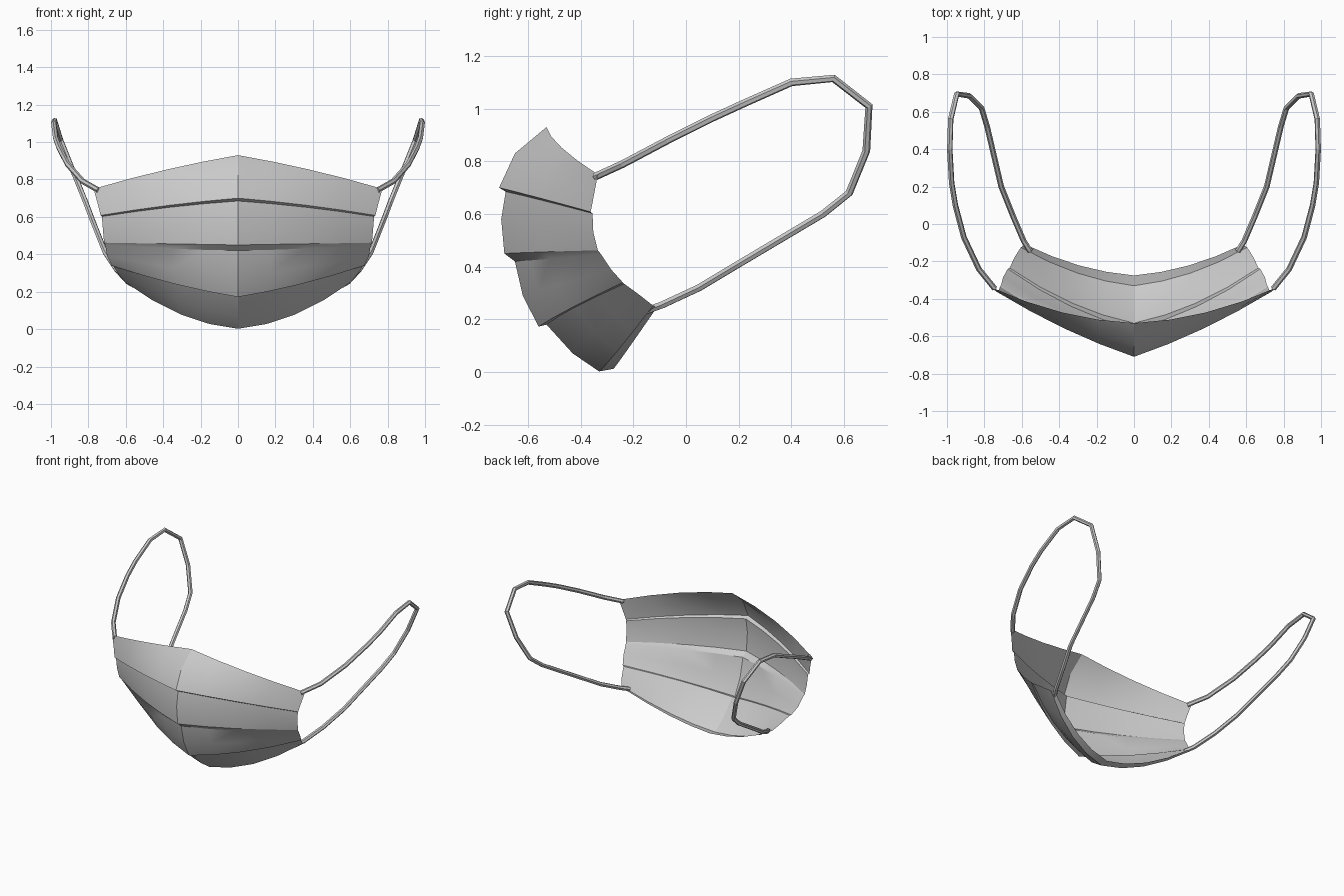
import bpy

# Rows from top edge to bottom edge:
# (centre y, centre z, side x, side y, side z, mid bulge y, mid bulge z)
ROWS = [
    (-.530, .930, .772, -.335, .750, -.040, .012),
    (-.650, .830, .750, -.350, .670, -.030, .010),
    (-.710, .700, .735, -.362, .608, -.025, .008),
    (-.685, .685, .728, -.355, .602, -.025, .008),   # under first pleat
    (-.702, .580, .722, -.352, .530, -.025, .004),
    (-.690, .450, .716, -.335, .462, -.030, .000),
    (-.650, .420, .710, -.325, .450, -.030, -.005),  # under second pleat
    (-.620, .290, .700, -.285, .390, -.035, -.010),
    (-.560, .172, .675, -.240, .340, -.040, -.015),
    (-.530, .180, .665, -.235, .335, -.040, -.012),  # under third pleat
    (-.430, .070, .640, -.180, .295, -.040, -.035),
    (-.330, .002, .605, -.125, .252, -.035, -.050),
    (-.275, .012, .580, -.110, .246, -.030, -.045),
]
COLS = 4  # columns per half


def row_point(row, s):
    cy, cz, ex, ey, ez, by, bz = row
    t = abs(s)
    b = 4 * t * (1 - t)
    return (ex * s, cy + (ey - cy) * t + by * b, cz + (ez - cz) * t + bz * b)


# Pleated mask sheet, creased down the middle
n = 2 * COLS + 1
verts = [row_point(r, i / COLS) for r in ROWS for i in range(-COLS, COLS + 1)]
faces = [((j + 1) * n + i, (j + 1) * n + i + 1, j * n + i + 1, j * n + i)
         for j in range(len(ROWS) - 1) for i in range(n - 1)]
mesh = bpy.data.meshes.new("mask_panel")
mesh.from_pydata(verts, [], faces)
mask = bpy.data.objects.new("mask_panel", mesh)
bpy.context.collection.objects.link(mask)
bpy.context.view_layer.objects.active = mask
mask.select_set(True)
bpy.ops.object.shade_smooth_by_angle(angle=0.45)

# Ear loops: upper corner, round the ear, back to the lower corner
LOOP = [(.745, -.345, .742), (.83, -.24, .79), (.91, -.07, .88), (.955, .1, .965),
        (.975, .22, 1.02), (.985, .4, 1.10), (.98, .56, 1.115), (.948, .695, 1.01),
        (.88, .685, .84), (.815, .62, .68), (.785, .52, .60), (.71, .2, .41),
        (.65, .05, .32), (.59, -.09, .255), (.555, -.145, .235)]


def ear_loop(name, side):
    cu = bpy.data.curves.new(name, 'CURVE')
    cu.dimensions = '3D'
    cu.bevel_depth = .015
    cu.bevel_resolution = 1
    cu.use_fill_caps = True
    sp = cu.splines.new('POLY')
    sp.points.add(len(LOOP) - 1)
    for p, (x, y, z) in zip(sp.points, LOOP):
        p.co = (side * x, y, z, 1)
    sp.use_smooth = False
    bpy.context.collection.objects.link(bpy.data.objects.new(name, cu))


ear_loop("ear_loop_right", 1)
ear_loop("ear_loop_left", -1)
